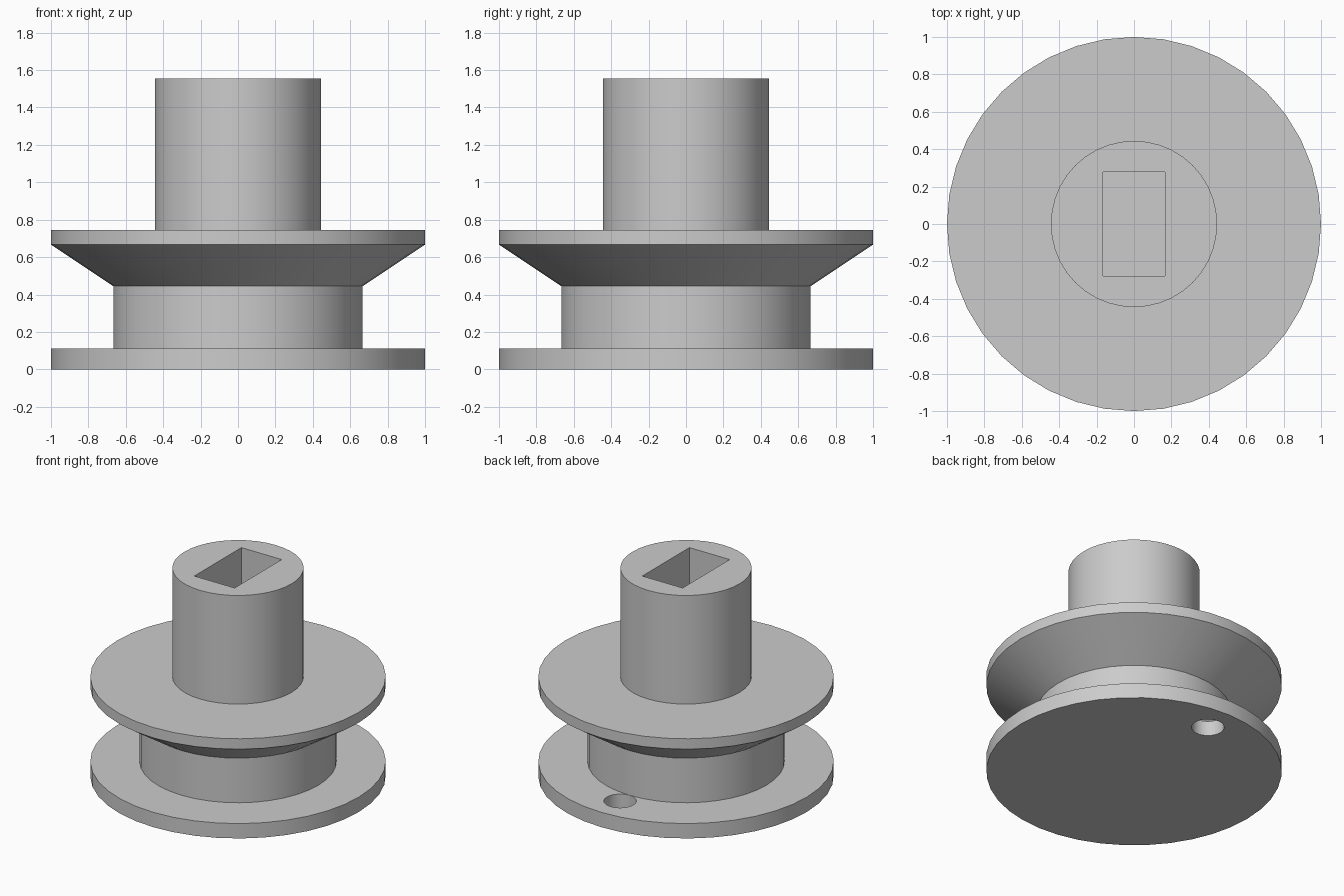
import bpy, bmesh, math
from mathutils import Matrix

default_cube = bpy.data.objects.get("Cube")
if default_cube:
    bpy.data.objects.remove(default_cube, do_unlink=True)

U = 1 / 9          # design unit: the flange radius is nine units
SEGMENTS = 40

grey = bpy.data.materials.new("plain_grey")
grey.use_nodes = True
grey.diffuse_color = (0.6, 0.6, 0.6, 1)
grey.node_tree.nodes["Principled BSDF"].inputs["Base Color"].default_value = (0.6, 0.6, 0.6, 1)


def make_object(name, bm):
    bmesh.ops.recalc_face_normals(bm, faces=bm.faces)
    mesh = bpy.data.meshes.new(name)
    bm.to_mesh(mesh)
    bm.free()
    mesh.materials.append(grey)
    obj = bpy.data.objects.new(name, mesh)
    bpy.context.collection.objects.link(obj)
    return obj


def lathe(name, profile):
    """Closed solid of revolution from (radius, height) pairs, bottom to top."""
    bm = bmesh.new()
    rings = []
    for r, z in profile:
        angles = [math.tau * i / SEGMENTS for i in range(SEGMENTS)]
        rings.append([bm.verts.new((r * U * math.cos(a), r * U * math.sin(a), z * U))
                      for a in angles])
    for low, high in zip(rings, rings[1:]):
        for i in range(SEGMENTS):
            j = (i + 1) % SEGMENTS
            bm.faces.new((low[i], low[j], high[j], high[i]))
    bm.faces.new(rings[0][::-1])
    bm.faces.new(rings[-1])
    return make_object(name, bm)


def cut(target, cutter):
    mod = target.modifiers.new(cutter.name, 'BOOLEAN')
    mod.operation = 'DIFFERENCE'
    mod.solver = 'EXACT'
    mod.object = cutter
    bpy.context.view_layer.objects.active = target
    bpy.ops.object.modifier_apply(modifier=mod.name)
    bpy.data.objects.remove(cutter, do_unlink=True)


# Spool: base disc, hub, flared upper flange, shaft
spool = lathe("spool_body", [(9, 0), (9, 1), (6, 1), (6, 4), (9, 6),
                             (9, 6.7), (4, 6.7), (4, 14)])

# Rectangular socket in the top of the shaft
SOCKET_DEPTH = 7.3
bm = bmesh.new()
bmesh.ops.create_cube(bm, size=1, matrix=Matrix.Translation((0, 0, (14.5 - SOCKET_DEPTH / 2) * U))
                      @ Matrix.Diagonal((3 * U, 5 * U, (SOCKET_DEPTH + 1) * U, 1)))
cut(spool, make_object("socket_cutter", bm))

# Thread hole through the base disc, at the back beside the hub
bm = bmesh.new()
bmesh.ops.create_cone(bm, cap_ends=True, segments=32, radius1=0.99 * U, radius2=0.99 * U,
                      depth=2 * U, matrix=Matrix.Translation((0, 7 * U, 0.5 * U)))
cut(spool, make_object("thread_hole_cutter", bm))

# Smooth round walls, crisp edges
bpy.ops.object.select_all(action='DESELECT')
spool.select_set(True)
bpy.context.view_layer.objects.active = spool
bpy.ops.object.shade_smooth_by_angle(angle=math.radians(30))
